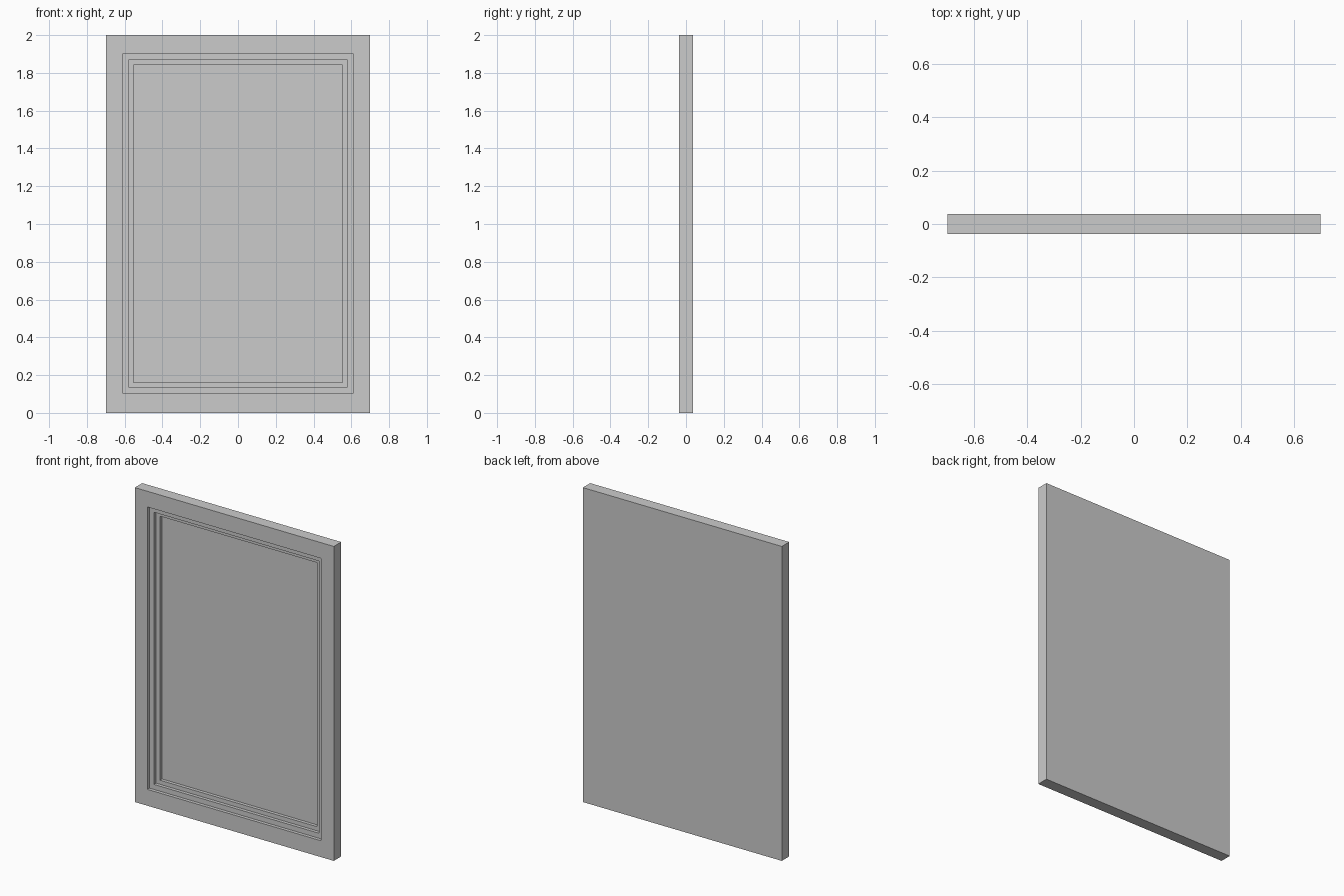
import bpy, bmesh
from mathutils import Vector

if "Cube" in bpy.data.objects:
    bpy.data.objects.remove(bpy.data.objects["Cube"])

# Slab with a three-step recess in the front (-y) face
W, H, D = 1.4, 2.0, 0.074
STEPS = [(0.611, 0.104, 1.900), (0.580, 0.136, 1.867), (0.553, 0.162, 1.841)]
STEP_DEPTH = 0.021

bm = bmesh.new()
bmesh.ops.create_cube(bm, size=1)
bmesh.ops.scale(bm, vec=(W, D, H), verts=bm.verts)
bmesh.ops.translate(bm, vec=(0, 0, H / 2), verts=bm.verts)
bm.normal_update()
face = min(bm.faces, key=lambda f: f.calc_center_median().y)

for half_w, z0, z1 in STEPS:
    # Flat border around the opening
    bmesh.ops.inset_region(bm, faces=[face], thickness=0.01, use_even_offset=True)
    for v in face.verts:
        v.co.x = half_w if v.co.x > 0 else -half_w
        v.co.z = z1 if v.co.z > H / 2 else z0
    # Straight wall going back
    ext = bmesh.ops.extrude_discrete_faces(bm, faces=[face])
    face = ext["faces"][0]
    bmesh.ops.translate(bm, vec=Vector((0, STEP_DEPTH, 0)), verts=face.verts)

bmesh.ops.recalc_face_normals(bm, faces=bm.faces)
mesh = bpy.data.meshes.new("picture_frame")
bm.to_mesh(mesh)
bm.free()
bpy.context.collection.objects.link(bpy.data.objects.new("picture_frame", mesh))
